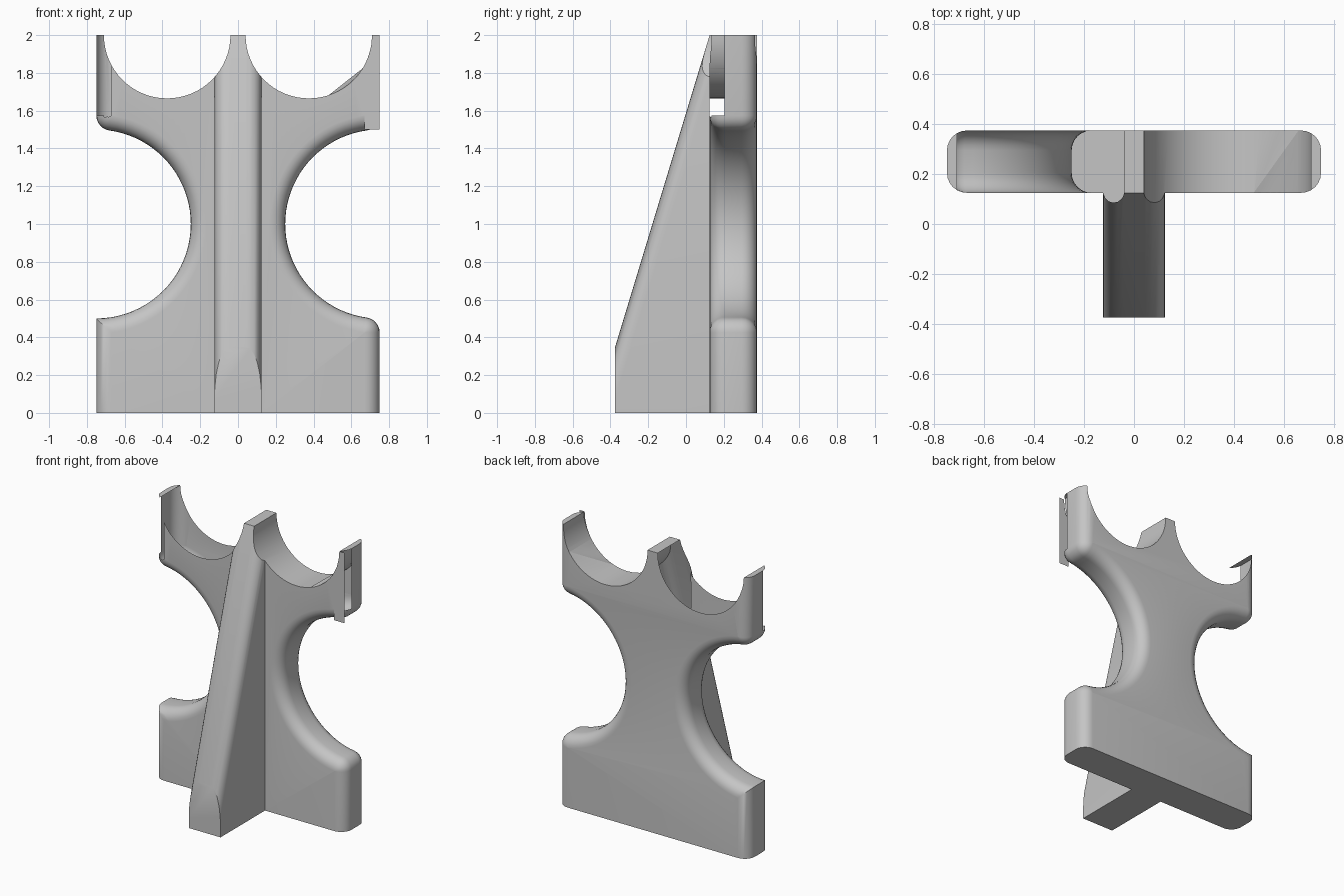
import bpy, bmesh, math
from mathutils import Vector

cube = bpy.data.objects.get("Cube")
if cube:
    bpy.data.objects.remove(cube)

FILLET, WAIST, TROUGH = 0.08, 0.5, 0.335
FRONT, BACK, HALF, TOP = 0.125, 0.375, 0.75, 2.0
TROUGH_X = 0.375

grey = bpy.data.materials.new("plain grey")
grey.use_nodes = True
tone = (0.56, 0.56, 0.56, 1)
grey.diffuse_color = tone
grey.node_tree.nodes["Principled BSDF"].inputs["Base Color"].default_value = tone


def make_object(name, bm):
    mesh = bpy.data.meshes.new(name)
    bm.to_mesh(mesh)
    bm.free()
    mesh.materials.append(grey)
    obj = bpy.data.objects.new(name, mesh)
    bpy.context.collection.objects.link(obj)
    return obj


def loft(name, rings):
    """Closed solid through rings that share one point count."""
    bm = bmesh.new()
    loops = [[bm.verts.new(p) for p in ring] for ring in rings]
    n = len(loops[0])
    for a, b in zip(loops, loops[1:]):
        for i in range(n):
            j = (i + 1) % n
            bm.faces.new((a[i], a[j], b[j], b[i]))
    bm.faces.new(loops[0])
    bm.faces.new(loops[-1])
    bmesh.ops.remove_doubles(bm, verts=bm.verts, dist=1e-5)
    bmesh.ops.recalc_face_normals(bm, faces=bm.faces)
    return make_object(name, bm)


# Plate outline, shrunk by d: straight foot, rounded corner, round waist
def half_side(d, sharp):
    cx = HALF - FILLET
    drop = math.sqrt((WAIST + FILLET) ** 2 - FILLET ** 2)
    turn = math.atan2(drop, FILLET)
    pts = [(HALF - d, 0)]
    for i in range(7):
        a = turn * i / 6
        r = FILLET - d
        pts.append((cx + r * math.cos(a), 1 - drop + r * math.sin(a)))
    start = math.pi + turn
    if sharp:
        corner = (HALF - d, 1 - math.sqrt((WAIST + d) ** 2 - d * d))
        pts[1:] = [corner] * 7
        start = math.atan2(corner[1] - 1, d * -1) + math.tau
    for i in range(1, 21):
        a = start + (math.pi - start) * i / 20
        pts.append((HALF + (WAIST + d) * math.cos(a), 1 + (WAIST + d) * math.sin(a)))
    return pts


def outline(d, y):
    def side(sharp):
        low, high = half_side(d, sharp), half_side(d, False)
        return low + [(x, TOP - z) for x, z in reversed(high[:-1])]
    right, left = side(False), side(True)
    return [(x, y, z) for x, z in right] + [(-x, y, z) for x, z in reversed(left)]


steps = [math.pi / 2 * i / 6 for i in range(7)]
rounding = [(FILLET * 0.999 * (1 - math.sin(a)), FILLET * (1 - math.cos(a))) for a in steps]
rings = [outline(d, FRONT + y) for d, y in rounding]
rings += [outline(d, BACK - y) for d, y in reversed(rounding)]
stand = loft("support_stand", rings)

# Sloping rib with rounded upper edges
RIB = 0.125
slope = (TOP - 0.35) / 0.5
stretch = math.sqrt(1 + slope * slope)


def rib_ring(y, top):
    right = [(RIB - FILLET * (1 - math.cos(a)), top - FILLET * stretch * (1 - math.sin(a)))
             for a in steps]
    section = [(RIB, 0)] + right + [(-x, z) for x, z in reversed(right)] + [(-RIB, 0)]
    return [(x, y, z) for x, z in section]


rib = loft("rib_helper", [rib_ring(-BACK, 0.35), rib_ring(FRONT, TOP), rib_ring(0.2, TOP - 0.02)])

# Round troughs along the top
cutters = [(rib, "UNION")]
for x in (-TROUGH_X, TROUGH_X):
    circle = [2 * math.pi * i / 64 for i in range(64)]
    cutter = loft("trough_cutter", [[(x + TROUGH * math.cos(a), y, TOP + TROUGH * math.sin(a))
                                     for a in circle] for y in (-1, 1)])
    cutters.append((cutter, "DIFFERENCE"))
for helper, operation in cutters:
    helper.hide_render = True
    mod = stand.modifiers.new("join", "BOOLEAN")
    mod.operation, mod.object, mod.solver = operation, helper, "EXACT"

# Bake the booleans and drop the helpers
graph = bpy.context.evaluated_depsgraph_get()
stand.data = bpy.data.meshes.new_from_object(stand.evaluated_get(graph))
stand.modifiers.clear()
for helper, _ in cutters:
    bpy.data.objects.remove(helper)


# Open the one trough and the upper front corners, leaving a hollow shell
def is_open(face):
    c = face.calc_center_median()
    in_trough = all(abs(math.hypot(v.co.x + TROUGH_X, v.co.z - TOP) - TROUGH) < 0.004
                    for v in face.verts)
    upright = abs(face.normal.z) < 0.1
    corner = (abs(c.x) > HALF - FILLET and c.z > 1.57 and upright
              and c.y < FRONT + FILLET)
    return in_trough or corner


bm = bmesh.new()
bm.from_mesh(stand.data)
bm.normal_update()
bmesh.ops.delete(bm, geom=[f for f in bm.faces if is_open(f)], context="FACES")
bm.to_mesh(stand.data)
bm.free()
stand.data.materials.clear()
stand.data.materials.append(grey)


def trough_point(x, y):
    return Vector((x, y, TOP - math.sqrt(TROUGH ** 2 - (x - TROUGH_X) ** 2)))


# Flat front corner plate
bm = bmesh.new()
points = [(0.67, FRONT, 1.5), (HALF, FRONT, 1.5), (HALF, FRONT, TOP), (0.71, FRONT, TOP)]
points += [trough_point(x, FRONT) for x in (0.705, 0.69, 0.67)]
bm.faces.new([bm.verts.new(p) for p in points])
plate = make_object("front_corner_plate", bm)

# Slanted facets across the other trough
bm = bmesh.new()
low, high = 0.48, 0.66
for apex, y in ((trough_point(low, FRONT), BACK), (trough_point(high, BACK), FRONT)):
    arc = [trough_point(low + (high - low) * i / 8, y) for i in range(9)]
    for a, b in zip(arc, arc[1:]):
        bm.faces.new([bm.verts.new(p) for p in (apex, a, b)])
bmesh.ops.remove_doubles(bm, verts=bm.verts, dist=1e-5)
bmesh.ops.recalc_face_normals(bm, faces=bm.faces)
if sum(f.normal.z for f in bm.faces) < 0:
    bmesh.ops.reverse_faces(bm, faces=bm.faces)
facets = make_object("trough_facets", bm)

# Smooth shading with sharp creases
bpy.ops.object.select_all(action="DESELECT")
for obj in (stand, plate, facets):
    obj.select_set(True)
bpy.context.view_layer.objects.active = stand
bpy.ops.object.shade_smooth_by_angle(angle=math.radians(35))
